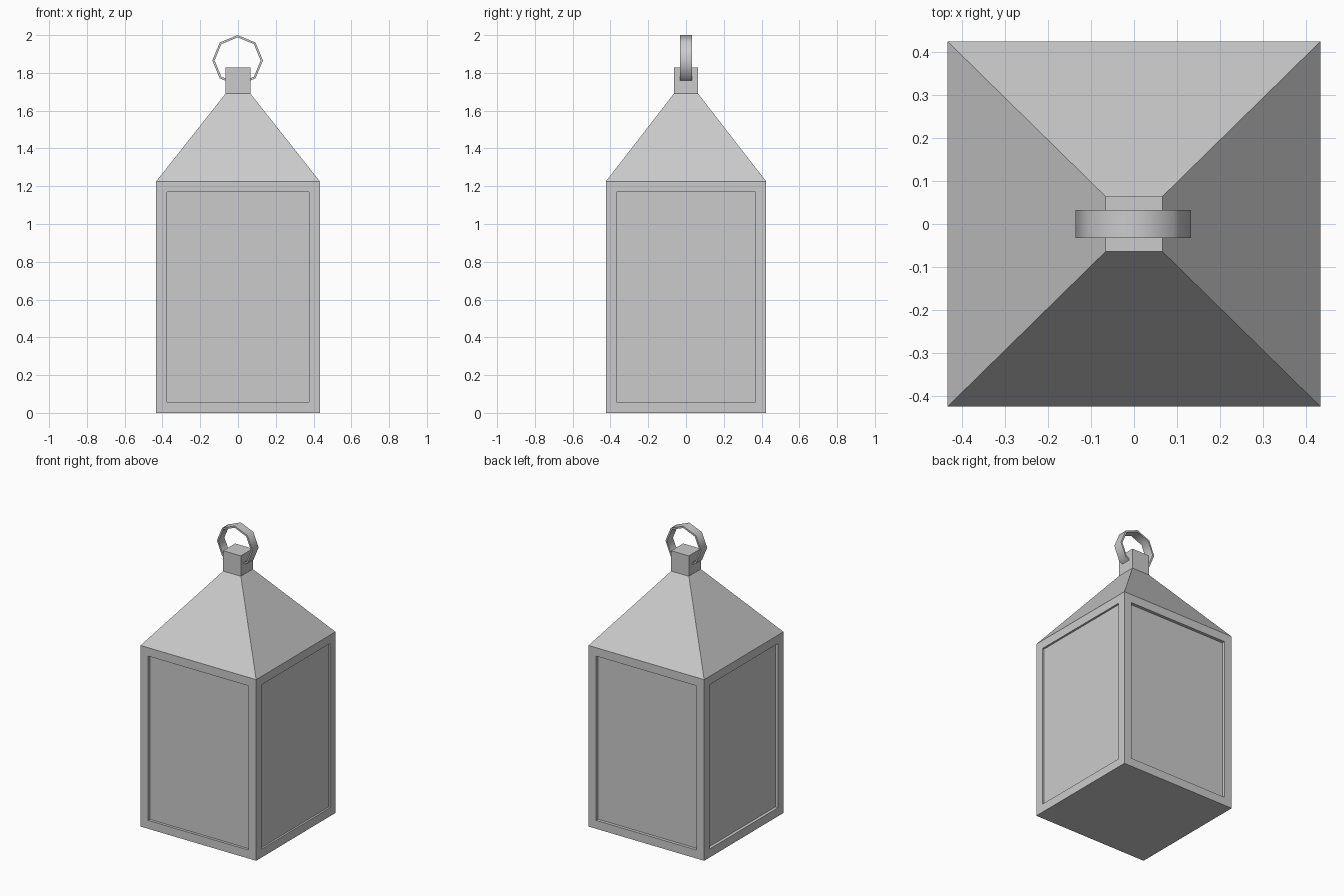
import bpy, bmesh, math
from mathutils import Vector

if "Cube" in bpy.data.objects:
    bpy.data.objects.remove(bpy.data.objects["Cube"])

HX, HY = 0.433, 0.424      # half footprint of the case
CASE_TOP, ROOF_TOP, CAP_TOP = 1.226, 1.69, 1.828
CAP_X, CAP_Y = 0.066, 0.064


def make_object(name, bm):
    bmesh.ops.recalc_face_normals(bm, faces=bm.faces[:])
    mesh = bpy.data.meshes.new(name)
    bm.to_mesh(mesh)
    bm.free()
    obj = bpy.data.objects.new(name, mesh)
    bpy.context.collection.objects.link(obj)
    return obj


def loop(bm, hx, hy, z):
    return [bm.verts.new((sx * hx, sy * hy, z))
            for sx, sy in ((-1, -1), (1, -1), (1, 1), (-1, 1))]


def tapered_block(lower, upper, close_bottom=False, close_top=False):
    """Four-sided block between two (half x, half y, z) rectangles."""
    bm = bmesh.new()
    a, b = loop(bm, *lower), loop(bm, *upper)
    sides = [bm.faces.new((a[i], a[(i + 1) % 4], b[(i + 1) % 4], b[i]))
             for i in range(4)]
    if close_bottom:
        bm.faces.new(a[::-1])
    if close_top:
        bm.faces.new(b)
    return bm, sides


# Case with a recessed panel in each side (front, right, back, left)
bm, sides = tapered_block((HX, HY, 0), (HX, HY, CASE_TOP), close_bottom=True)
for face, depth in zip(sides, (0.018, 0.013, 0.021, 0.021)):
    normal = face.normal.copy()
    face.normal_update()
    normal = face.normal.copy()
    bmesh.ops.inset_individual(bm, faces=[face], thickness=0.081)
    # step straight inwards to form the panel
    panel = bmesh.ops.extrude_discrete_faces(bm, faces=[face])["faces"][0]
    bmesh.ops.translate(bm, verts=panel.verts[:], vec=-normal * depth)
make_object("lantern_case", bm)

# Pyramid roof
bm, _ = tapered_block((HX, HY, CASE_TOP), (CAP_X, CAP_Y, ROOF_TOP))
make_object("roof", bm)

# Square cap on the roof
bm, _ = tapered_block((CAP_X, CAP_Y, ROOF_TOP), (CAP_X, CAP_Y, CAP_TOP), close_top=True)
make_object("roof_cap", bm)

# Eight-sided flat carrying ring, passing through the cap
N, RADIUS, THICK, HALF_W = 8, 0.134, 0.012, 0.032
bm = bmesh.new()
section = [(RADIUS, -HALF_W), (RADIUS, HALF_W), (RADIUS - THICK, HALF_W), (RADIUS - THICK, -HALF_W)]
rings = []
for i in range(N):
    a = 2 * math.pi * i / N
    rings.append([bm.verts.new((-0.002 + r * math.sin(a), y, 1.866 + r * math.cos(a)))
                  for r, y in section])
for i in range(N):
    p, q = rings[i], rings[(i + 1) % N]
    for k in range(4):
        m = (k + 1) % 4
        bm.faces.new((p[k], p[m], q[m], q[k]))
ring = make_object("carrying_ring", bm)
bpy.context.view_layer.objects.active = ring
ring.select_set(True)
bpy.ops.object.shade_smooth_by_angle(angle=math.radians(50))
